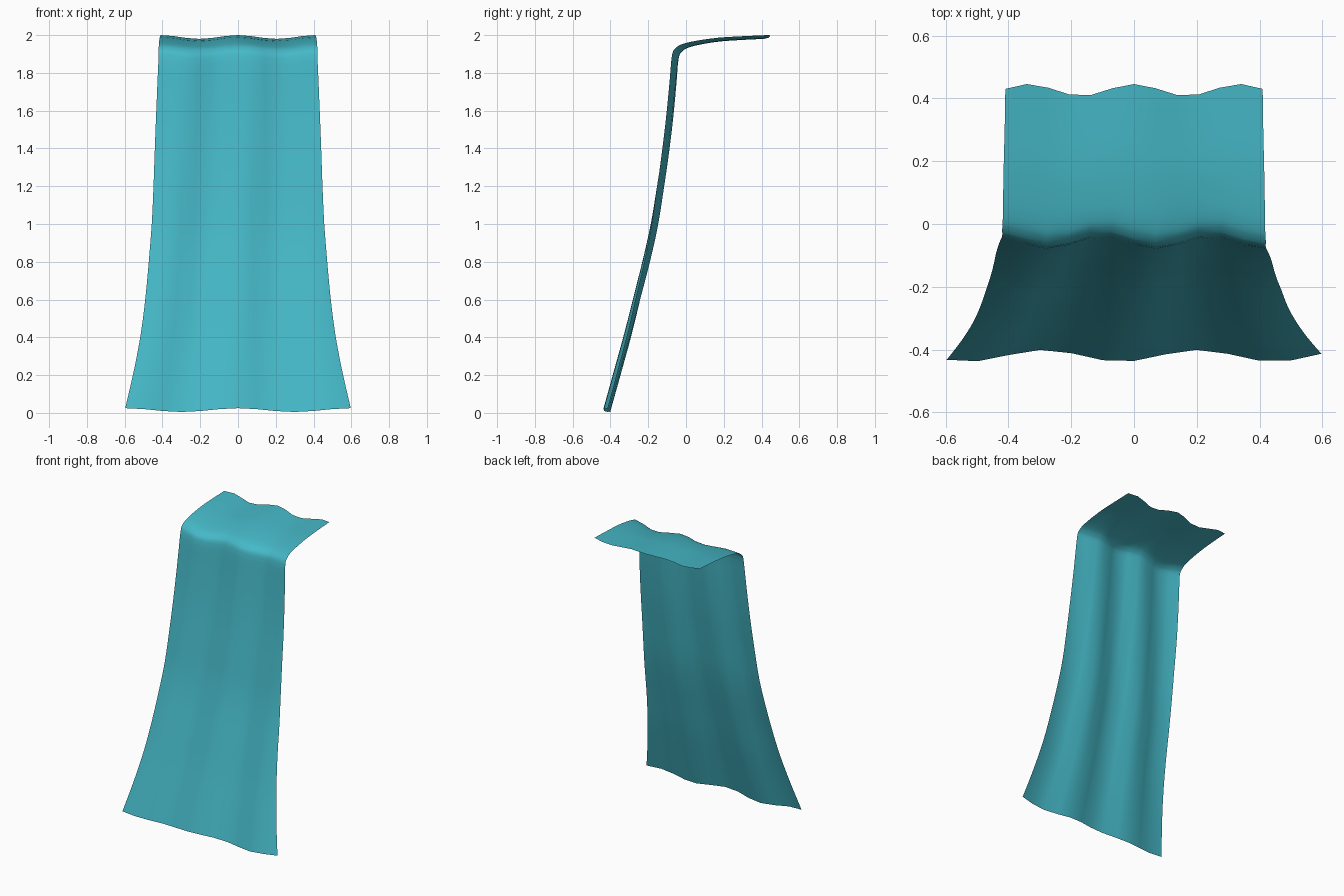
import bpy, bmesh, math

if "Cube" in bpy.data.objects:
    bpy.data.objects.remove(bpy.data.objects["Cube"])

# Centre profile of the draped sheet: y, z, half width, sideways fold offset
PROFILE = [
    (0.427, 1.990, 0.41, 0.00), (0.30, 1.984, 0.412, -0.05), (0.18, 1.976, 0.415, -0.10),
    (0.07, 1.960, 0.417, -0.15), (0.00, 1.943, 0.418, -0.19), (-0.035, 1.922, 0.42, -0.22),
    (-0.055, 1.885, 0.42, -0.24), (-0.068, 1.75, 0.426, -0.26), (-0.085, 1.58, 0.433, -0.28),
    (-0.107, 1.40, 0.44, -0.30), (-0.136, 1.20, 0.447, -0.33), (-0.167, 1.00, 0.456, -0.36),
    (-0.205, 0.82, 0.47, -0.39), (-0.255, 0.62, 0.488, -0.41), (-0.306, 0.42, 0.513, -0.44),
    (-0.362, 0.22, 0.55, -0.46), (-0.42, 0.015, 0.597, -0.48)]
COLS, SUB = 12, 3


def smooth_rows(pts):
    """Catmull-Rom interpolation between profile rows."""
    rows = []
    for i in range(len(pts) - 1):
        a, b, c, d = (pts[max(i - 1, 0)], pts[i], pts[i + 1], pts[min(i + 2, len(pts) - 1)])
        for k in range(SUB):
            t = k / SUB
            rows.append([0.5 * (2 * q + (r - p) * t + (2 * p - 5 * q + 4 * r - s) * t * t
                                + (3 * q - p - 3 * r + s) * t ** 3)
                         for p, q, r, s in zip(a, b, c, d)])
    rows.append(pts[-1])
    return rows


# Hanging cloth with slanting folds
bm = bmesh.new()
grid = []
for y, z, w, peak in smooth_rows(PROFILE):
    row = []
    for j in range(COLS + 1):
        u = 2 * j / COLS - 1
        ripple = 0.019 * math.cos(2 * math.pi * (u - peak) / 0.82)
        row.append(bm.verts.new((u * w, y + ripple, z + 0.01 * math.cos(2 * math.pi * u))))
    grid.append(row)
for top, low in zip(grid, grid[1:]):
    for j in range(COLS):
        bm.faces.new((top[j], low[j], low[j + 1], top[j + 1]))
mesh = bpy.data.meshes.new("cloth_drape")
bm.to_mesh(mesh)
bm.free()
for f in mesh.polygons:
    f.use_smooth = True
cloth = bpy.data.objects.new("cloth_drape", mesh)
bpy.context.collection.objects.link(cloth)

# Teal fabric
mat = bpy.data.materials.new("teal_fabric")
mat.diffuse_color = (0.06, 0.48, 0.57, 1)
mat.use_nodes = True
mat.node_tree.nodes["Principled BSDF"].inputs["Base Color"].default_value = mat.diffuse_color
mesh.materials.append(mat)
